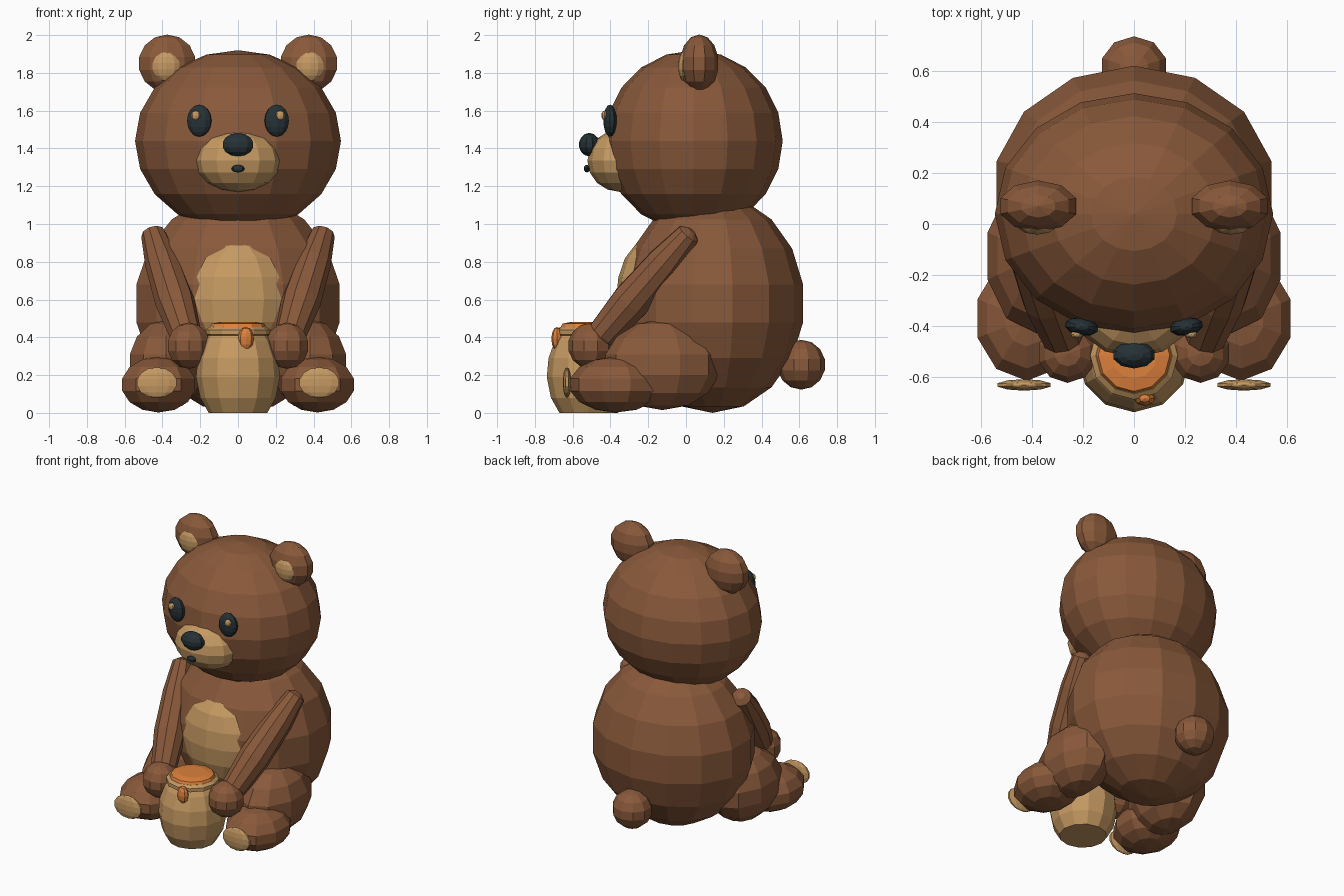
import bpy, bmesh, math
from mathutils import Vector, Matrix

if "Cube" in bpy.data.objects:
    bpy.data.objects.remove(bpy.data.objects["Cube"])


def material(name, rgb):
    m = bpy.data.materials.new(name)
    m.diffuse_color = (*rgb, 1)
    m.use_nodes = True
    m.node_tree.nodes["Principled BSDF"].inputs["Base Color"].default_value = m.diffuse_color
    return m


BROWN = material("brown fur", (0.25, 0.1, 0.043))
TAN = material("tan", (0.56, 0.32, 0.122))
DARK = material("dark", (0.02, 0.032, 0.037))
ORANGE = material("orange honey", (0.73, 0.22, 0.045))


def finish(name, bm, mat):
    mesh = bpy.data.meshes.new(name)
    bm.to_mesh(mesh)
    bm.free()
    mesh.materials.append(mat)
    ob = bpy.data.objects.new(name, mesh)
    bpy.context.collection.objects.link(ob)
    return ob


def ball(name, mat, loc, radii, seg=10, rings=7, yaw=0):
    """Low-poly ellipsoid."""
    bm = bmesh.new()
    bmesh.ops.create_uvsphere(bm, u_segments=seg, v_segments=rings, radius=1)
    m = Matrix.Translation(loc) @ Matrix.Rotation(yaw, 4, 'Z') @ Matrix.Diagonal((*radii, 1))
    bmesh.ops.transform(bm, matrix=m, verts=bm.verts)
    return finish(name, bm, mat)


def lathe(name, mat, start, axis, profile, seg):
    """Closed turned shape from (radius, distance) pairs along an axis."""
    bm = bmesh.new()
    rot = Vector(axis).to_track_quat('Z', 'Y')
    loops = []
    for r, d in profile:
        loop = []
        for i in range(seg):
            a = 2 * math.pi * i / seg
            p = Vector((r * math.sin(a), r * math.cos(a), d))
            loop.append(bm.verts.new(Vector(start) + rot @ p))
        loops.append(loop)
    for a, b in zip(loops, loops[1:]):
        for i in range(seg):
            j = (i + 1) % seg
            bm.faces.new((a[i], a[j], b[j], b[i]))
    bm.faces.new(loops[0])
    bm.faces.new(loops[-1])
    bmesh.ops.recalc_face_normals(bm, faces=bm.faces)
    return finish(name, bm, mat)


# Body, head and tail
ball("body", BROWN, (0, 0.14, 0.58), (0.56, 0.487, 0.58), 14, 9)
ball("belly_patch", TAN, (0, -0.21, 0.6), (0.275, 0.16, 0.31), 12, 8)
ball("head", BROWN, (0, 0.04, 1.44), (0.545, 0.472, 0.48), 16, 10)
ball("tail", BROWN, (0, 0.61, 0.255), (0.135, 0.128, 0.132), 10, 7)

# Face
ball("muzzle", TAN, (0, -0.35, 1.335), (0.228, 0.172, 0.165), 12, 8)
ball("nose", DARK, (0, -0.512, 1.42), (0.087, 0.055, 0.062), 10, 7)
ball("mouth", DARK, (0, -0.525, 1.293), (0.035, 0.016, 0.02), 8, 6)

# Paired parts
for side, s in (("left", -1), ("right", 1)):
    ball(side + "_ear", BROWN, (s * 0.375, 0.07, 1.85), (0.16, 0.103, 0.153))
    ball(side + "_inner_ear", TAN, (s * 0.38, -0.008, 1.835), (0.077, 0.034, 0.08))
    ball(side + "_eye", DARK, (s * 0.205, -0.402, 1.547), (0.067, 0.036, 0.085), 10, 8, s * 0.15)
    ball(side + "_eye_glint", TAN, (s * 0.224, -0.432, 1.575), (0.025, 0.016, 0.025), 8, 6)

    # Arm tapering towards the shoulder, ending in a round paw
    top, end = Vector((s * 0.455, 0.03, 0.965)), Vector((s * 0.26, -0.49, 0.36))
    length = (end - top).length
    shape = [(0.025, 0), (0.065, 0.03), (0.093, 0.28), (0.105, 0.62), (0.085, 0.9), (0.05, 1)]
    lathe(side + "_arm", BROWN, top, end - top, [(r, d * length) for r, d in shape], 10)
    ball(side + "_hand", BROWN, (s * 0.26, -0.505, 0.355), (0.12, 0.12, 0.122))

    # Leg with sole pad
    ball(side + "_thigh", BROWN, (s * 0.38, -0.125, 0.255), (0.208, 0.31, 0.24), 10, 7)
    ball(side + "_foot", BROWN, (s * 0.42, -0.37, 0.15), (0.208, 0.25, 0.148), 10, 7)
    ball(side + "_sole_pad", TAN, (s * 0.43, -0.63, 0.16), (0.112, 0.023, 0.082), 10, 7)

# Honey pot
pot = (0, -0.515, 0)
lathe("pot", TAN, pot, (0, 0, 1),
      [(0.155, 0), (0.2, 0.08), (0.222, 0.19), (0.213, 0.29), (0.18, 0.38), (0.15, 0.425)], 12)
lathe("pot_rim", TAN, pot, (0, 0, 1),
      [(0.15, 0.405), (0.172, 0.415), (0.172, 0.44), (0.15, 0.455)], 12)
lathe("honey", ORANGE, pot, (0, 0, 1), [(0.13, 0.44), (0.148, 0.455), (0.14, 0.472), (0.09, 0.482)], 12)
ball("honey_drip", ORANGE, (0.042, -0.683, 0.393), (0.042, 0.03, 0.062), 8, 6)
